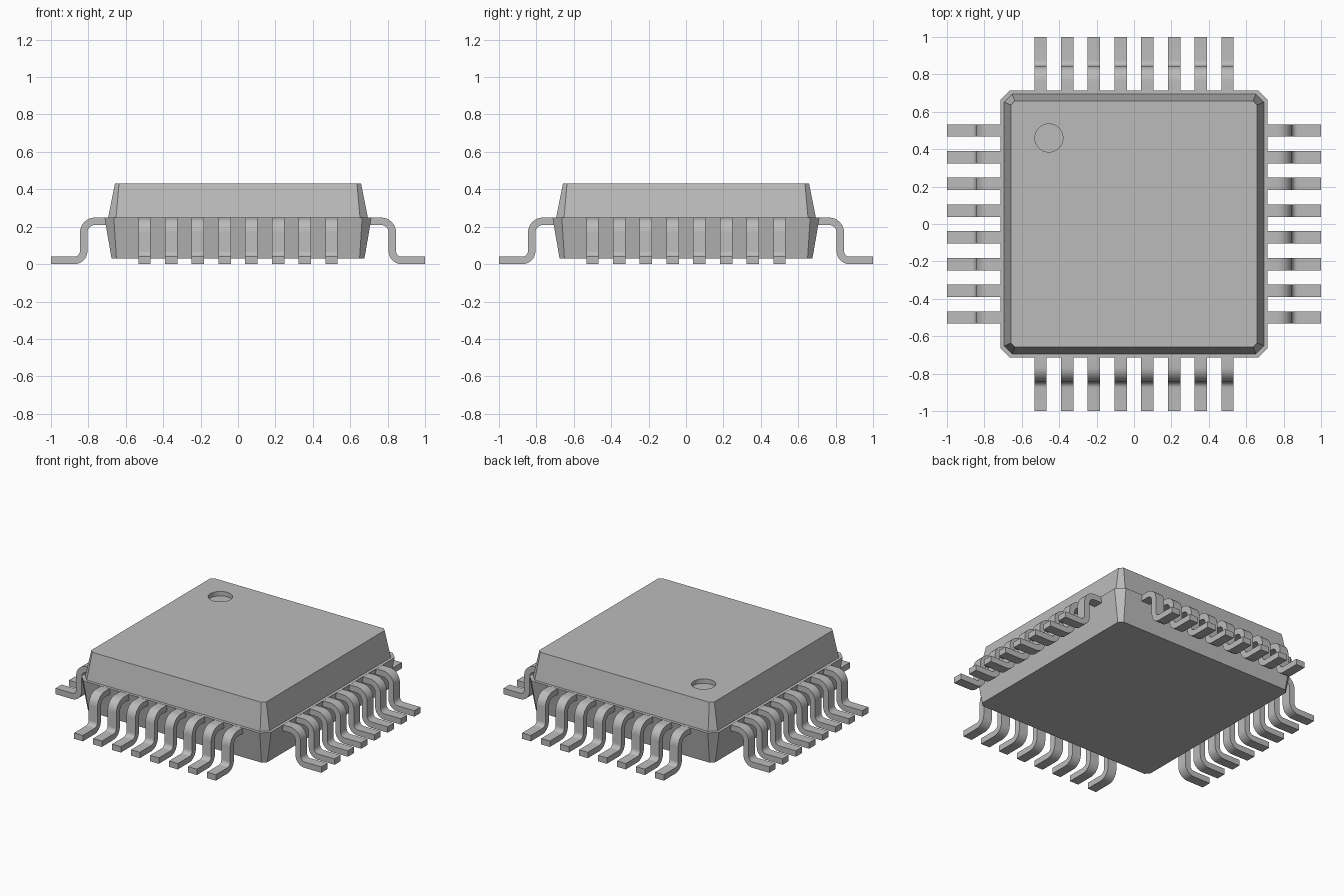
import bpy
import bmesh
import math

cube = bpy.data.objects.get("Cube")
if cube:
    bpy.data.objects.remove(cube, do_unlink=True)

# One flat grey for the whole chip
GREY = (0.5, 0.5, 0.5, 1)
grey = bpy.data.materials.new("plain grey")
grey.use_nodes = True
grey.diffuse_color = GREY
grey.node_tree.nodes["Principled BSDF"].inputs["Base Color"].default_value = GREY


def add_object(name, mesh):
    obj = bpy.data.objects.new(name, mesh)
    bpy.context.collection.objects.link(obj)
    return obj


def make_active(obj):
    bpy.ops.object.select_all(action='DESELECT')
    obj.select_set(True)
    bpy.context.view_layer.objects.active = obj


def finish(bm, name):
    bmesh.ops.recalc_face_normals(bm, faces=bm.faces[:])
    mesh = bpy.data.meshes.new(name)
    bm.to_mesh(mesh)
    bm.free()
    mesh.materials.append(grey)
    return mesh


def octagon(bm, half, cut, z):
    """Square ring with chamfered corners."""
    ring = []
    inner = half - cut
    for turn in range(4):
        a = turn * math.pi / 2
        for x, y in ((half, -inner), (half, inner)):
            ring.append(bm.verts.new((x * math.cos(a) - y * math.sin(a),
                                      x * math.sin(a) + y * math.cos(a), z)))
    return ring


# Body: lower half flares up to a narrow ledge, upper half tapers to the top
bm = bmesh.new()
levels = ((0.676, 0.026, 0.03), (0.714, 0.05, 0.25),
          (0.694, 0.042, 0.25), (0.658, 0.022, 0.43))
rings = [octagon(bm, *level) for level in levels]
for low, high in zip(rings, rings[1:]):
    for i in range(8):
        j = (i + 1) % 8
        bm.faces.new((low[i], low[j], high[j], high[i]))
bm.faces.new(rings[0][::-1])
bm.faces.new(rings[-1])
body = add_object("body", finish(bm, "body"))

# Shallow round pin-one dimple cut into the top
bpy.ops.mesh.primitive_cylinder_add(vertices=48, radius=0.075, depth=0.06,
                                    location=(-0.455, 0.46, 0.43))
cutter = bpy.context.object
cutter.name = "dimple_cutter"
cutter.hide_render = True
cutter.data.materials.append(grey)
dimple = body.modifiers.new("dimple", 'BOOLEAN')
dimple.operation = 'DIFFERENCE'
dimple.solver = 'EXACT'
dimple.object = cutter
make_active(body)
bpy.ops.object.modifier_apply(modifier=dimple.name)
bpy.data.objects.remove(cutter, do_unlink=True)


def arc(cx, cz, radius, start, end, steps=8):
    angles = [math.radians(start + (end - start) * i / steps) for i in range(steps + 1)]
    return [(cx + radius * math.cos(a), cz + radius * math.sin(a)) for a in angles]


# Gull-wing lead: matching upper and lower sides of the bent strip
upper_side = ([(0.7, 0.249)] + arc(0.765, 0.169, 0.08, 90, 0)
              + arc(0.875, 0.07, 0.03, 180, 270) + [(1.0, 0.04)])
lower_side = ([(0.7, 0.209)] + arc(0.765, 0.169, 0.04, 90, 0)
              + arc(0.875, 0.07, 0.07, 180, 270) + [(1.0, 0.0)])

# A row of eight leads along the +x side
COUNT, WIDTH = 8, 0.066
bm = bmesh.new()
for n in range(COUNT):
    y = -0.5 + n / (COUNT - 1)
    sections = []
    for (ux, uz), (lx, lz) in zip(upper_side, lower_side):
        sections.append([bm.verts.new(p) for p in (
            (ux, y - WIDTH / 2, uz), (ux, y + WIDTH / 2, uz),
            (lx, y + WIDTH / 2, lz), (lx, y - WIDTH / 2, lz))])
    for a, b in zip(sections, sections[1:]):
        for i in range(4):
            j = (i + 1) % 4
            bm.faces.new((a[i], a[j], b[j], b[i]))
    bm.faces.new(sections[0])
    bm.faces.new(sections[-1][::-1])
row_mesh = finish(bm, "lead_row")

# The same row on all four sides
for turn, side in enumerate(("left", "back", "right", "front")):
    row = add_object(side + "_leads", row_mesh)
    row.rotation_euler.z = turn * math.pi / 2

# Smooth bends, sharp edges
make_active(row)
bpy.ops.object.shade_smooth_by_angle(angle=math.radians(30))
